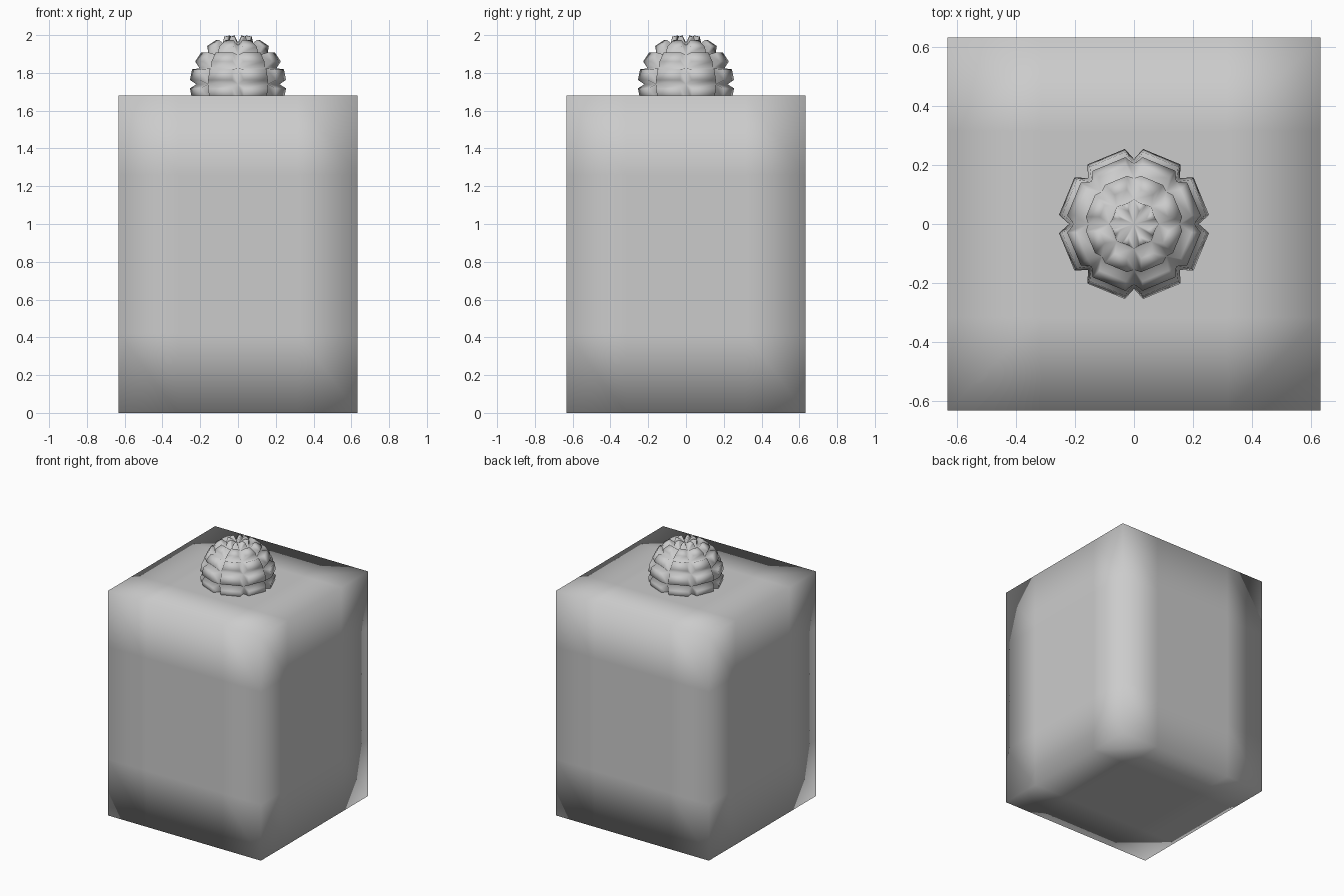
import bpy, bmesh
from mathutils import Matrix

if "Cube" in bpy.data.objects:
    bpy.data.objects.remove(bpy.data.objects["Cube"])


def make_object(name, bm):
    bmesh.ops.recalc_face_normals(bm, faces=bm.faces)
    for f in bm.faces:
        f.smooth = True
    mesh = bpy.data.meshes.new(name)
    bm.to_mesh(mesh)
    bm.free()
    obj = bpy.data.objects.new(name, mesh)
    bpy.context.collection.objects.link(obj)
    return obj


# Tall block, smooth shaded over a light grid
HALF, HEIGHT = 0.632, 1.68
bm = bmesh.new()
bmesh.ops.create_cube(bm, size=1)
bmesh.ops.subdivide_edges(bm, edges=bm.edges[:], cuts=3, use_grid_fill=True)
bmesh.ops.transform(bm, verts=bm.verts, matrix=Matrix.Translation((0, 0, HEIGHT / 2))
                    @ Matrix.Diagonal((HALF * 2, HALF * 2, HEIGHT, 1)))
make_object("block", bm)

# Studded ball: every face of a coarse sphere raised as a bevelled plate
bm = bmesh.new()
bmesh.ops.create_uvsphere(bm, u_segments=8, v_segments=8, radius=0.22,
                          matrix=Matrix.Translation((0, 0, 1.74)))
bmesh.ops.inset_individual(bm, faces=bm.faces[:], thickness=0.014, depth=0.047,
                           use_even_offset=True)
make_object("studded_ball", bm)
